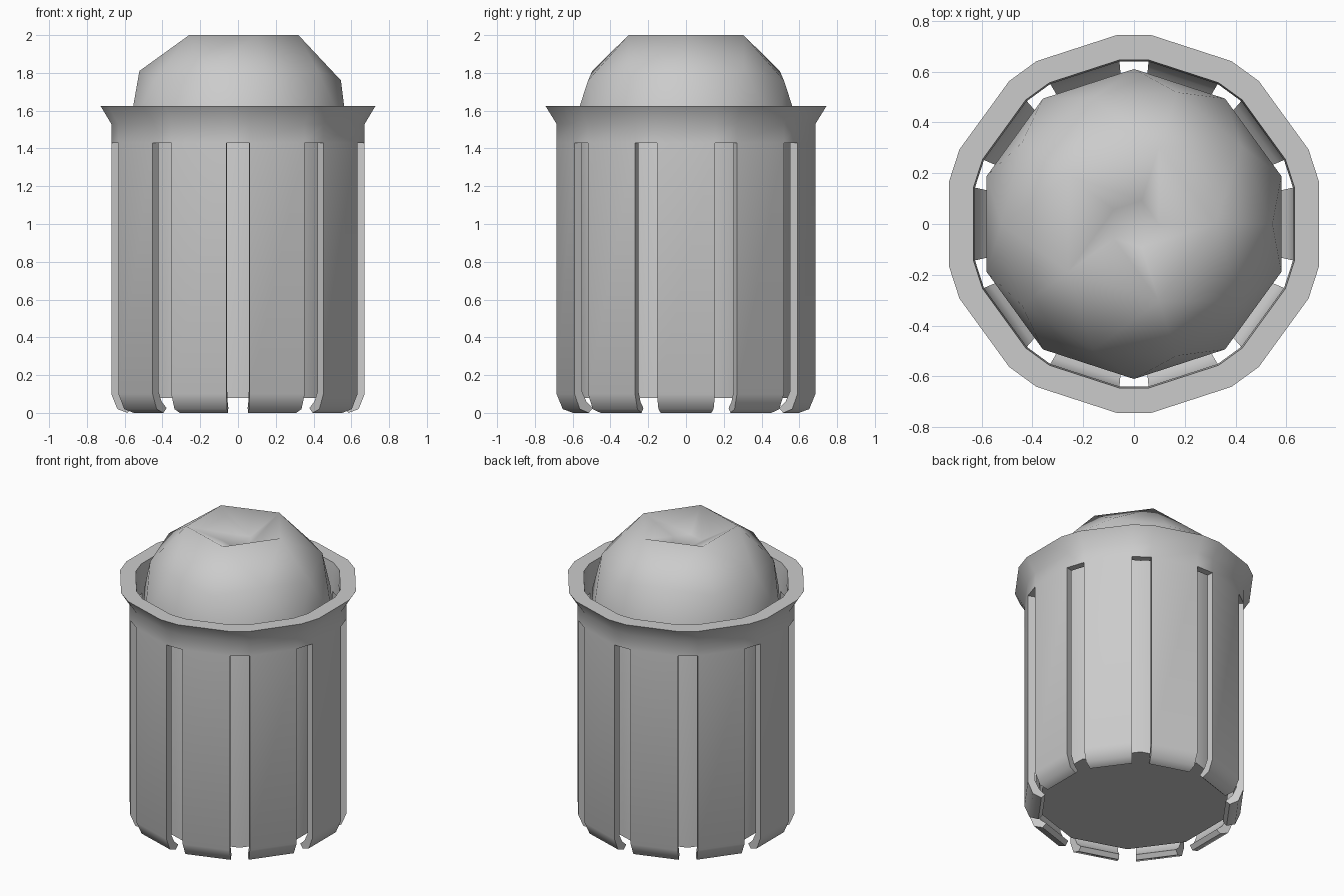
import bpy, bmesh
from math import cos, sin, radians

if "Cube" in bpy.data.objects:
    bpy.data.objects.remove(bpy.data.objects["Cube"])


def polar(r, deg, z):
    return (r * cos(radians(deg)), r * sin(radians(deg)), z)


def finish(bm, name, angle):
    bmesh.ops.remove_doubles(bm, verts=bm.verts, dist=1e-5)
    bmesh.ops.recalc_face_normals(bm, faces=bm.faces)
    me = bpy.data.meshes.new(name)
    bm.to_mesh(me)
    bm.free()
    ob = bpy.data.objects.new(name, me)
    bpy.context.collection.objects.link(ob)
    bpy.ops.object.select_all(action='DESELECT')
    ob.select_set(True)
    bpy.context.view_layer.objects.active = ob
    bpy.ops.object.shade_smooth_by_angle(angle=radians(angle))
    return ob


# Slatted shell: (outer radius, outer z, inner radius, inner z) per level
levels = [(0.60, 0.0, 0.575, 0.025), (0.655, 0.02, 0.615, 0.06),
          (0.688, 0.10, 0.642, 0.115), (0.688, 1.43, 0.642, 1.43),
          (0.688, 1.53, 0.642, 1.55), (0.747, 1.625, 0.648, 1.625)]
angles = []
for k in range(10):
    angles += [36 * k - 12.9, 36 * k + 12.9]

bm = bmesh.new()
outer = [[bm.verts.new(polar(ro, a, zo)) for a in angles] for ro, zo, _, _ in levels]
inner = [[bm.verts.new(polar(ri, a, zi)) for a in angles] for _, _, ri, zi in levels]
top = len(levels) - 1


def filled(i, j):
    # even columns are slats, odd columns are open slots below the rim
    return 0 <= i < top and (j % 2 == 0 or i >= 3)


for i in range(top):
    for j in range(20):
        if not filled(i, j):
            continue
        n = (j + 1) % 20
        for g in (outer, inner):
            bm.faces.new((g[i][j], g[i][n], g[i + 1][n], g[i + 1][j]))
        for row, nb in ((i, i - 1), (i + 1, i + 1)):
            if not filled(nb, j):
                bm.faces.new((outer[row][j], outer[row][n], inner[row][n], inner[row][j]))
        for col, nb in ((j, (j - 1) % 20), (n, n)):
            if not filled(i, nb):
                bm.faces.new((outer[i][col], outer[i + 1][col],
                              inner[i + 1][col], inner[i][col]))
finish(bm, "slatted_bin", 60)

# Inner drum with a faceted dome and a dimpled pentagon top
bm = bmesh.new()
ring = lambda n, f: [bm.verts.new(f(k)) for k in range(n)]
hole = ring(5, lambda k: polar(0.097, 72 * k, 1.90))
pent = ring(5, lambda k: polar(0.32, 72 * k, 2.0))
mid = ring(10, lambda k: polar(0.545, 36 * k, 1.76) if k % 2 == 0
           else polar(0.522, 36 * k, 1.81))
edge = ring(10, lambda k: polar(0.61, 36 * k + 18, 1.48))
base = ring(10, lambda k: polar(0.605, 36 * k + 18, 0.08))
for k in range(5):
    n = (k + 1) % 5
    bm.faces.new((hole[k], pent[k], pent[n], hole[n]))
    a, b, c = mid[2 * k], mid[2 * k + 1], mid[(2 * k + 2) % 10]
    bm.faces.new((pent[k], a, b))
    bm.faces.new((pent[k], b, pent[n]))
    bm.faces.new((pent[n], b, c))
for k in range(10):
    n = (k + 1) % 10
    bm.faces.new((mid[k], edge[k], mid[n]))
    bm.faces.new((mid[n], edge[k], edge[n]))
    bm.faces.new((edge[k], base[k], base[n], edge[n]))
bm.faces.new(hole)
bm.faces.new(base)
finish(bm, "domed_liner", 75)
